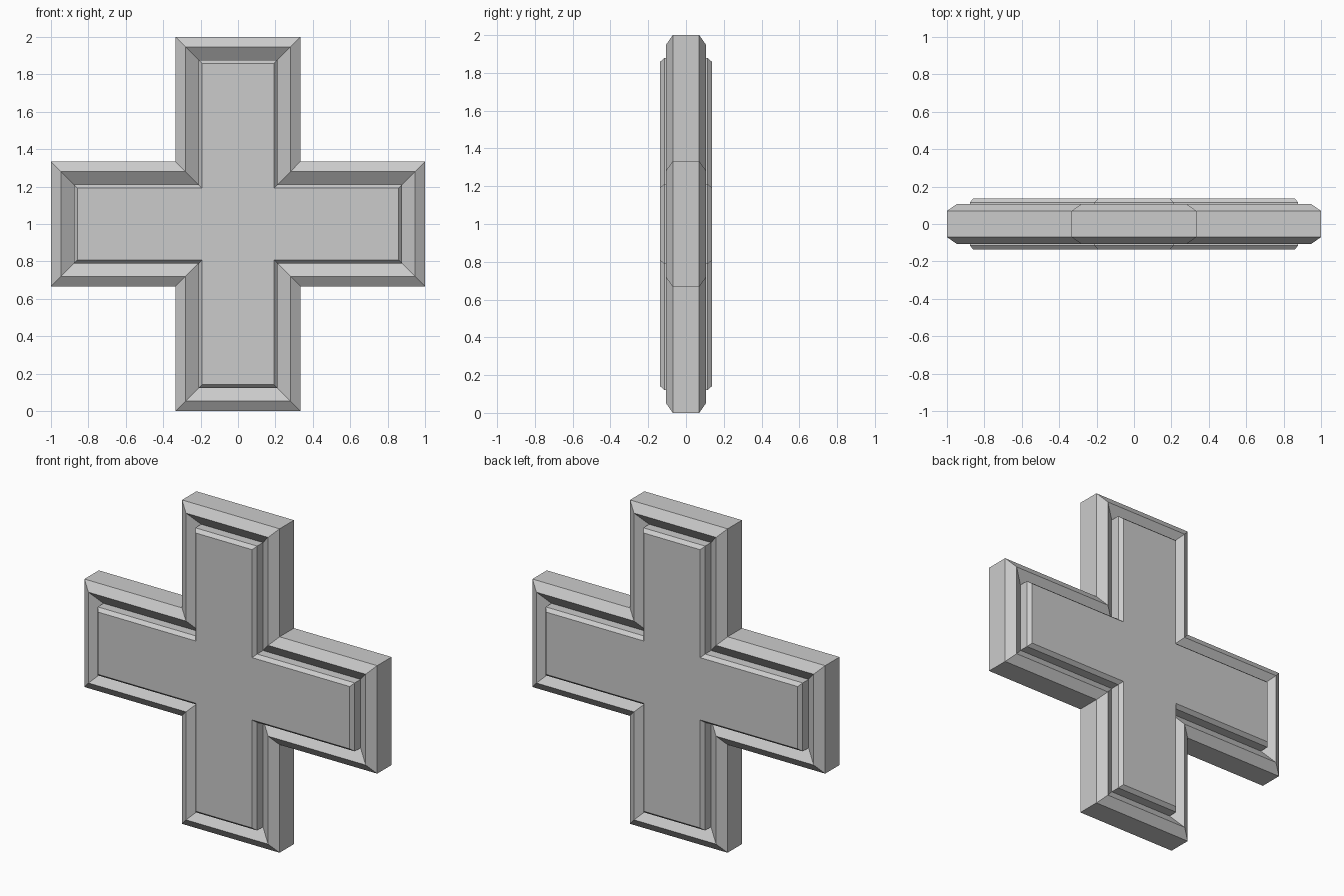
import bpy, bmesh

if "Cube" in bpy.data.objects:
    bpy.data.objects.remove(bpy.data.objects["Cube"])

ARM, REACH, CZ = 1 / 3, 1.0, 1.0

# (inset from outline, depth from mid-plane): side, bevel, groove, panel wall, panel chamfer
PROFILE = [(0.0, 0.07), (0.053, 0.107), (0.122, 0.058), (0.122, 0.115), (0.141, 0.137)]


def cross_outline(inset):
    a, r = ARM - inset, REACH - inset
    quarter = [(r, -a), (r, a), (a, a)]
    pts = []
    for _ in range(4):
        pts += quarter
        quarter = [(-z, x) for x, z in quarter]
    return pts


# Loft the cross outline through the moulded profile, front to back
rings = [(i, -d) for i, d in reversed(PROFILE)] + PROFILE
bm = bmesh.new()
loops = [[bm.verts.new((x, y, z + CZ)) for x, z in cross_outline(i)] for i, y in rings]
for a, b in zip(loops, loops[1:]):
    n = len(a)
    for k in range(n):
        bm.faces.new((a[k], a[(k + 1) % n], b[(k + 1) % n], b[k]))

# Flat raised panels on the front and back
bm.faces.new(loops[0])
bm.faces.new(loops[-1])
bmesh.ops.recalc_face_normals(bm, faces=bm.faces)

mesh = bpy.data.meshes.new("moulded_cross")
bm.to_mesh(mesh)
bm.free()
bpy.context.collection.objects.link(bpy.data.objects.new("moulded_cross", mesh))
